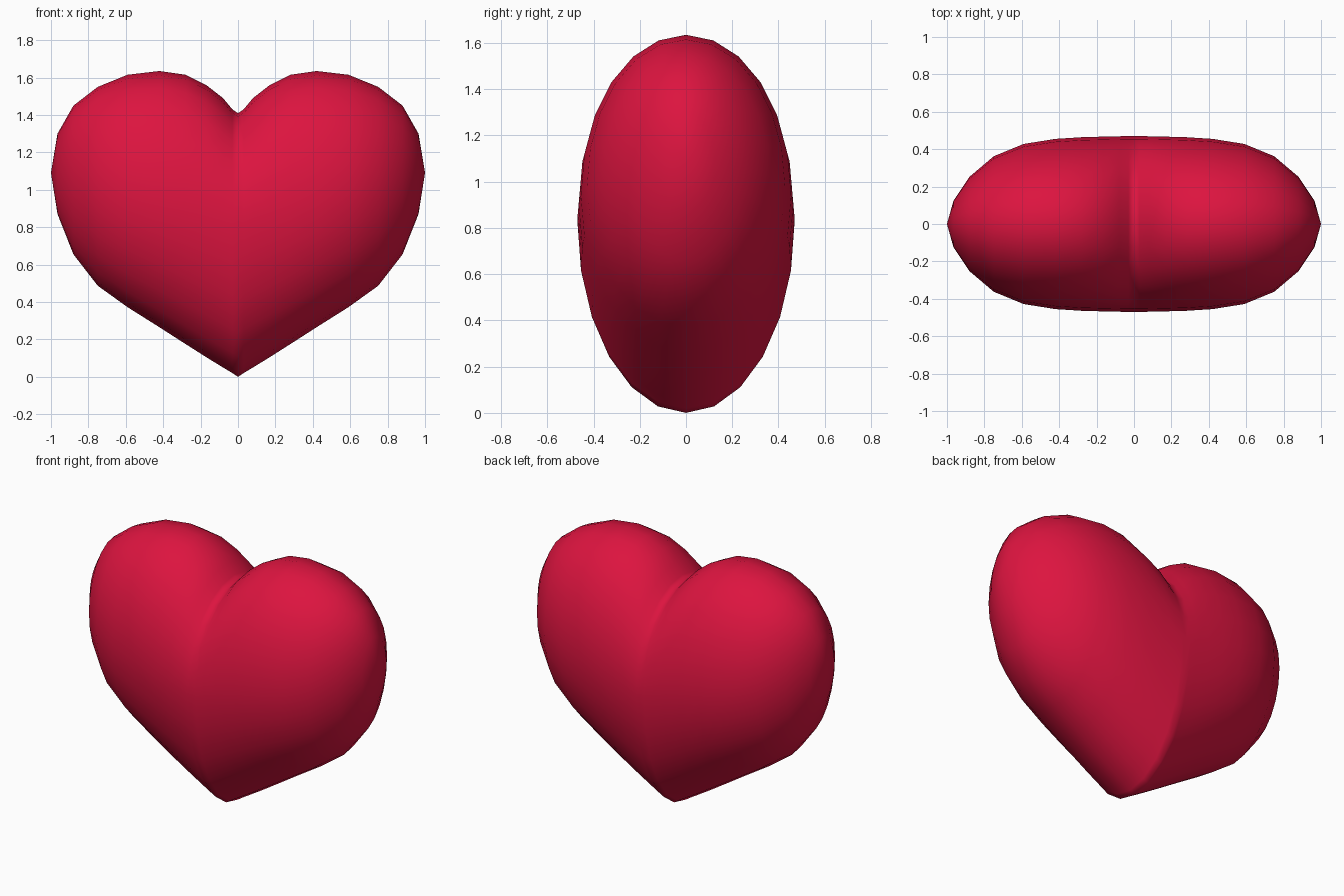
import bpy, bmesh, math

if "Cube" in bpy.data.objects:
    bpy.data.objects.remove(bpy.data.objects["Cube"])

# Half-heart cross-sections: x, top z, bottom z, half depth
SECTIONS = [
    (0.00, 1.41, 0.00, 0.47), (0.03, 1.43, 0.02, 0.47), (0.08, 1.49, 0.05, 0.469),
    (0.17, 1.56, 0.105, 0.467), (0.28, 1.615, 0.175, 0.464), (0.42, 1.635, 0.265, 0.455),
    (0.59, 1.615, 0.372, 0.428), (0.75, 1.55, 0.487, 0.362), (0.88, 1.45, 0.655, 0.252),
    (0.965, 1.30, 0.87, 0.125),
]
TIP = (1.0, 0, 1.09)
N = 24


def section(bm, x, top, bottom, depth):
    mid = 0.83 + 0.26 * x
    ring = []
    for i in range(N):
        a = 2 * math.pi * i / N
        s = math.sin(a)
        z = mid + s * ((top - mid) if s > 0 else (mid - bottom))
        ring.append(bm.verts.new((x, depth * math.cos(a), z)))
    return ring


# Right lobe, lofted from the centre crease to the outer tip
bm = bmesh.new()
rings = [section(bm, *s) for s in SECTIONS]
for a, b in zip(rings, rings[1:]):
    for i in range(N):
        j = (i + 1) % N
        bm.faces.new((a[i], a[j], b[j], b[i]))
tip = bm.verts.new(TIP)
for i in range(N):
    bm.faces.new((rings[-1][i], rings[-1][(i + 1) % N], tip))

# Left lobe by mirroring and welding at the crease
bmesh.ops.mirror(bm, geom=bm.verts[:] + bm.edges[:] + bm.faces[:],
                 axis='X', merge_dist=0.001)
bmesh.ops.remove_doubles(bm, verts=bm.verts[:], dist=0.0005)
bmesh.ops.recalc_face_normals(bm, faces=bm.faces[:])
for f in bm.faces:
    f.smooth = True

mesh = bpy.data.meshes.new("heart")
bm.to_mesh(mesh)
bm.free()
heart = bpy.data.objects.new("heart", mesh)
bpy.context.collection.objects.link(heart)

# Crimson colour
mat = bpy.data.materials.new("crimson")
mat.diffuse_color = (0.72, 0.007, 0.05, 1)
mat.use_nodes = True
mat.node_tree.nodes["Principled BSDF"].inputs["Base Color"].default_value = mat.diffuse_color
mesh.materials.append(mat)
